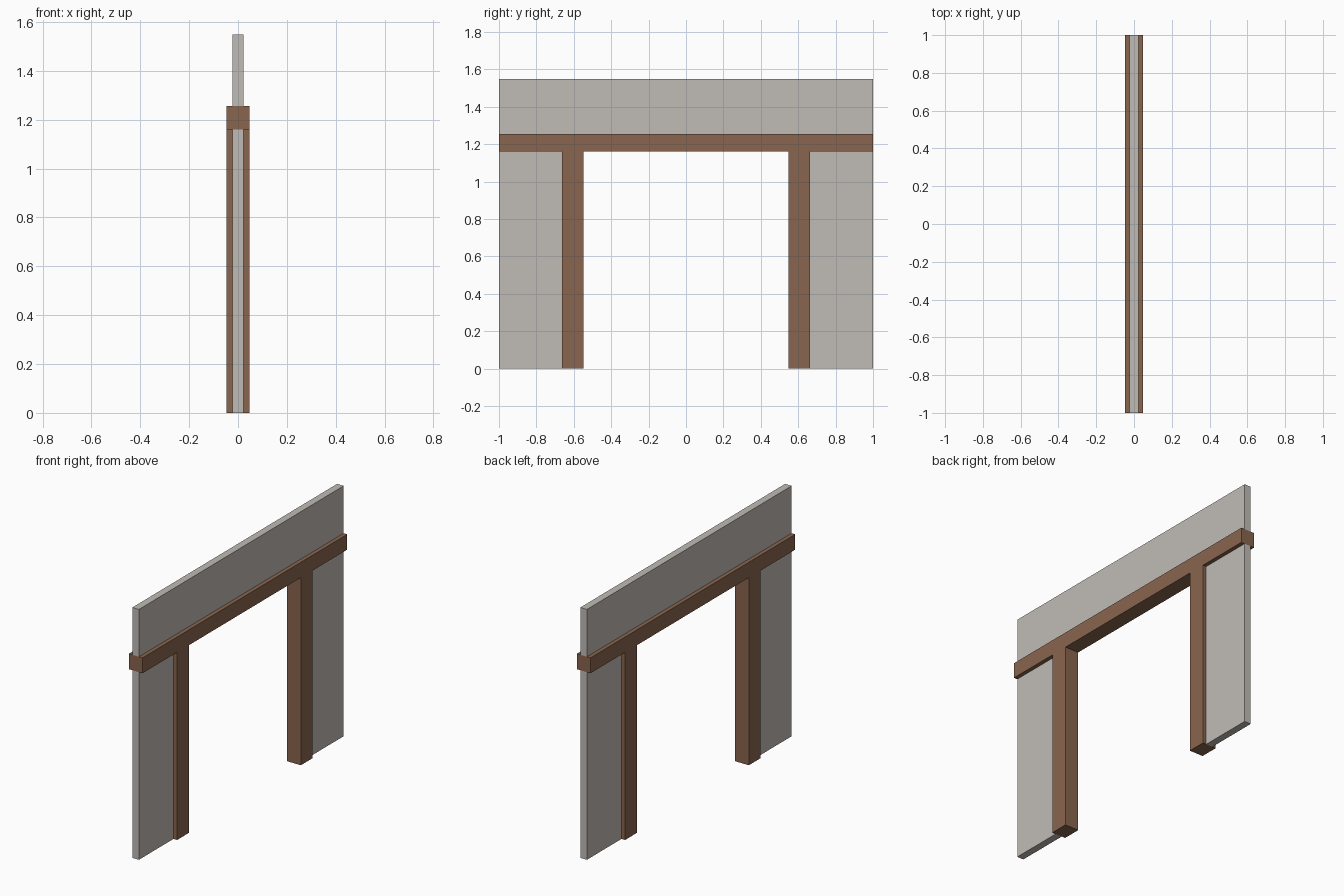
import bpy

if "Cube" in bpy.data.objects:
    bpy.data.objects.remove(bpy.data.objects["Cube"])


def material(name, color):
    m = bpy.data.materials.new(name)
    m.diffuse_color = (*color, 1.0)
    m.use_nodes = True
    m.node_tree.nodes["Principled BSDF"].inputs["Base Color"].default_value = m.diffuse_color
    return m


plaster = material("pale grey plaster", (0.53, 0.50, 0.47))
wood = material("brown wood", (0.25, 0.13, 0.077))


def box(name, half_x, y0, y1, z0, z1, mat):
    """Box centred on x = 0, spanning the given y and z ranges."""
    bpy.ops.mesh.primitive_cube_add(size=1)
    ob = bpy.context.object
    ob.name = ob.data.name = name
    for v in ob.data.vertices:
        v.co = (half_x * (1 if v.co.x > 0 else -1),
                y1 if v.co.y > 0 else y0,
                z1 if v.co.z > 0 else z0)
    ob.data.materials.append(mat)
    return ob


WALL, FRAME = 0.0225, 0.047          # half thicknesses
BEAM_LOW, BEAM_TOP, TOP = 1.16, 1.255, 1.548
POST_IN, POST_OUT = 0.547, 0.662

# Lintel beam and the wall above it
box("lintel_beam", FRAME, -1, 1, BEAM_LOW, BEAM_TOP, wood)
box("upper_wall", WALL, -1, 1, BEAM_TOP, TOP, plaster)

# Door post and side wall on each side of the opening
for side, s in (("front", -1), ("back", 1)):
    y0, y1 = sorted((s * POST_IN, s * POST_OUT))
    box(side + "_post", FRAME, y0, y1, 0, BEAM_LOW, wood)
    y0, y1 = sorted((s * POST_OUT, s * 1.0))
    box(side + "_side_wall", WALL, y0, y1, 0, BEAM_LOW, plaster)
